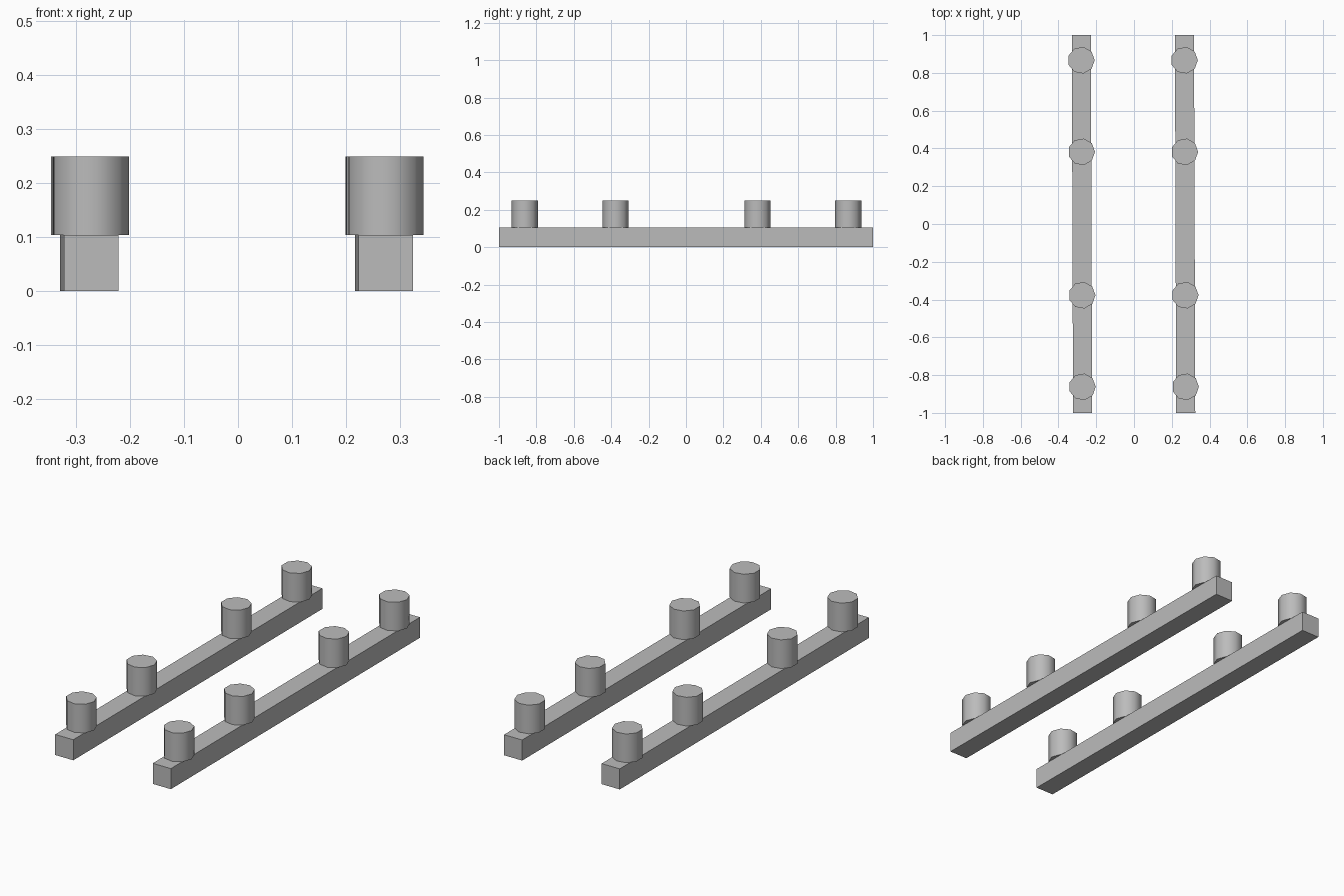
import bpy
import math

cube = bpy.data.objects.get("Cube")
if cube:
    bpy.data.objects.remove(cube, do_unlink=True)

grey = bpy.data.materials.new("plain grey")
grey.use_nodes = True
COLOUR = (0.5, 0.5, 0.5, 1)
grey.diffuse_color = COLOUR
grey.node_tree.nodes["Principled BSDF"].inputs["Base Color"].default_value = COLOUR

TURN = 0.0033          # slight turn of both rails
RAIL_H, RAIL_W = 0.104, 0.101
POST_TOP, POST_R = 0.249, 0.0713


def rail(name, x):
    bpy.ops.mesh.primitive_cube_add(size=1, location=(x, 0, RAIL_H / 2),
                                    rotation=(0, 0, TURN))
    ob = bpy.context.object
    ob.name = name
    ob.scale = (RAIL_W, 2, RAIL_H)
    ob.data.materials.append(grey)


def post(name, x, y):
    height = POST_TOP - RAIL_H
    # The primitive's first corner points to +y, so turn it to +x
    bpy.ops.mesh.primitive_cylinder_add(
        vertices=9, radius=POST_R, depth=height,
        location=(x - y * math.sin(TURN), y, RAIL_H + height / 2),
        rotation=(0, 0, TURN - math.pi / 2))
    ob = bpy.context.object
    ob.name = name
    ob.data.materials.append(grey)
    bpy.ops.object.shade_smooth_by_angle(angle=math.radians(50))


# Two rails, each carrying four round posts
for side, x in (("right", -0.2755), ("left", 0.2705)):
    rail(side + "_rail", x)
    for i, y in enumerate((-0.862, -0.377, 0.382, 0.867)):
        post(f"{side}_post_{i + 1}", x - 0.001, y)
